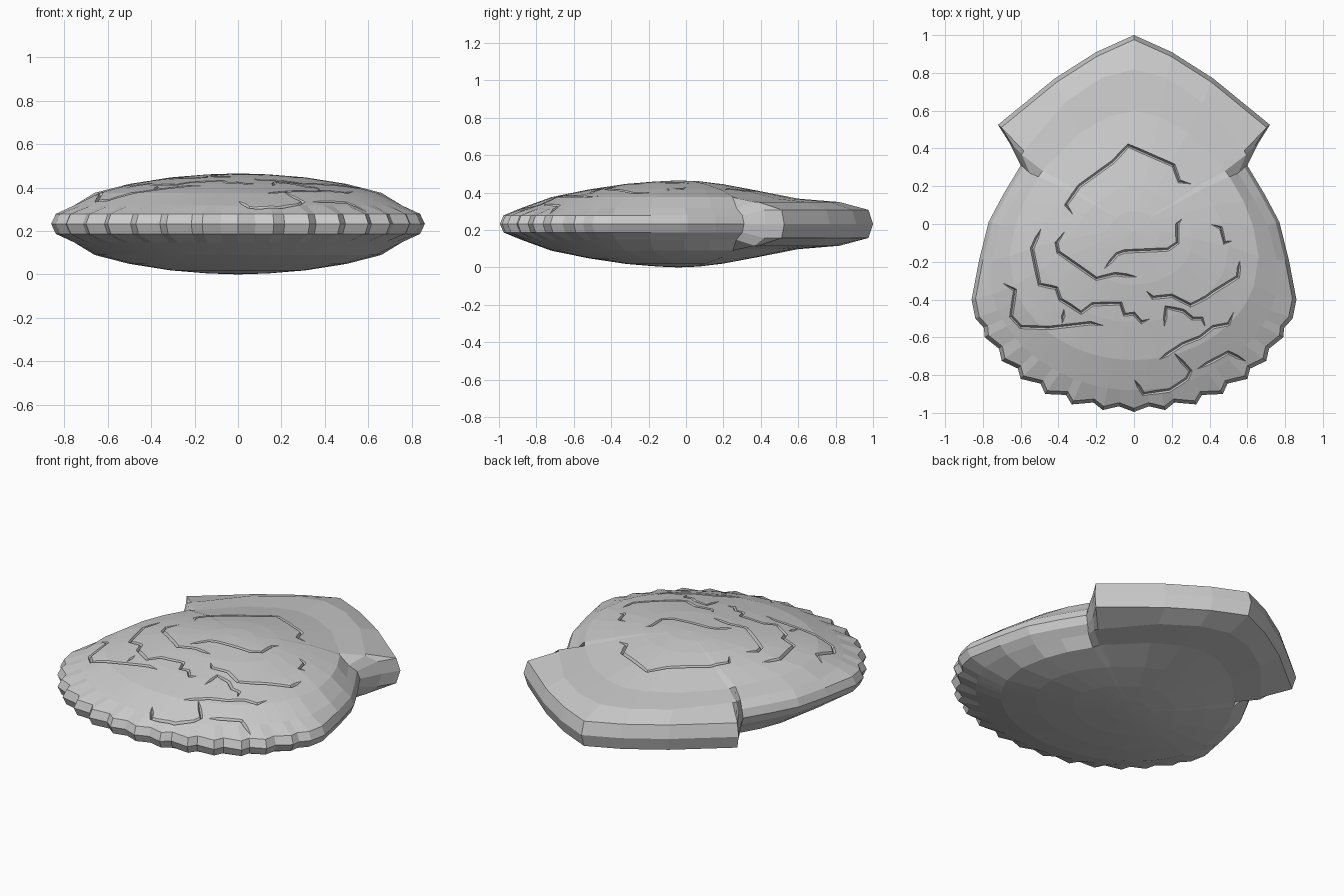
import bpy, bmesh, math
from mathutils import Vector
from mathutils.bvhtree import BVHTree

if "Cube" in bpy.data.objects:
    bpy.data.objects.remove(bpy.data.objects["Cube"])

MID = 0.2325   # height of the rim line

# Right half of the outline: pointed head, notch, flank, scalloped front
half = [(0, 1), (.2, .91), (.42, .77), (.72, .525), (.66, .43), (.60, .31), (.69, .16),
        (.77, .01), (.82, -.19), (.86, -.40), (.84, -.50), (.795, -.55), (.79, -.60),
        (.715, -.66), (.70, -.725), (.615, -.765), (.60, -.82), (.495, -.845),
        (.47, -.90), (.36, -.905), (.33, -.955), (.215, -.945), (.165, -.985),
        (.08, -.965), (0, -.995)]
outline = half + [(-x, y) for x, y in half[-2:0:-1]]

# Dome rings: front y, back y, half width, centre y, body rise, head rise
dome = [(-.88, .82, .78, -.20, .085, .117),
        (-.72, .60, .66, -.18, .143, .135),
        (-.52, .37, .50, -.12, .184, .180),
        (-.32, .20, .31, -.08, .214, .212),
        (-.15, .07, .14, -.04, .228, .228)]


def ring_point(p, ring):
    """Egg-shaped ring point in the direction of an outline point, kept inside the outline."""
    front, back, w, c, body, head = ring
    d = Vector((p[0], p[1] + .2))
    reach = d.length
    d.normalize()
    h, e = (back - c, 1.7) if d.y > 0 else (c - front, 2.0)
    r = ((abs(d.x) / w) ** e + (abs(d.y) / h) ** e) ** (-1 / e)
    r = min(r, .92 * reach)
    return d.x * r, c + d.y * r, head if p[1] > .4 else body


def build_body():
    bm = bmesh.new()
    n = len(outline)

    def bridge(a, b, flip):
        for i in range(n):
            j = (i + 1) % n
            f = [a[i], b[i], b[j], a[j]]
            bm.faces.new(f[::-1] if flip else f)

    rim = [bm.verts.new((x, y, MID)) for x, y in outline]
    for side in (1, -1):
        rings = [rim]
        rings.append([bm.verts.new((x * .975, -.1 + (y + .1) * .978,
                                    MID + side * (.075 if y > .4 else .046)))
                      for x, y in outline])
        for ring in dome:
            pts = [ring_point(p, ring) for p in outline]
            rings.append([bm.verts.new((x, y, MID + side * z)) for x, y, z in pts])
        for a, b in zip(rings, rings[1:]):
            bridge(a, b, side > 0)
        tip = bm.verts.new((0, -.04, MID + side * MID))
        for i in range(n):
            bm.faces.new((rings[-1][i], rings[-1][(i + 1) % n], tip))
    bmesh.ops.recalc_face_normals(bm, faces=bm.faces)
    return bm


def add_object(name, bm):
    me = bpy.data.meshes.new(name)
    bm.to_mesh(me)
    ob = bpy.data.objects.new(name, me)
    bpy.context.collection.objects.link(ob)
    return ob


# Shell body
bm = build_body()
tree = BVHTree.FromBMesh(bm)
body = add_object("shell_body", bm)
bm.free()

# Crack lines on the upper half of the dome
back_cracks = [
    [(-.32, .045), (-.36, .10), (-.29, .20), (-.11, .33), (-.03, .415), (.21, .31), (.24, .225), (.315, .21)],
    [(-.16, -.24), (-.09, -.16), (-.05, -.145), (.18, -.135), (.23, -.10), (.23, 0), (.255, .03)],
    [(-.36, -.03), (-.41, -.10), (-.40, -.15), (-.20, -.29), (-.10, -.265), (.02, -.28)],
    [(.40, 0), (.46, -.02), (.48, -.10), (.52, -.09)],
    [(.06, -.35), (.10, -.39), (.20, -.38), (.30, -.43), (.38, -.39), (.42, -.36), (.55, -.28), (.56, -.19)]]
front_cracks = [
    [(-.49, -.02), (-.54, -.13), (-.50, -.32), (-.41, -.34), (-.39, -.40), (-.34, -.43), (-.28, -.47),
     (-.22, -.425), (-.07, -.42), (-.05, -.48), (.0, -.475), (.04, -.52), (.09, -.50)],
    [(-.37, -.445), (-.38, -.53)],
    [(-.70, -.31), (-.63, -.35), (-.65, -.49), (-.60, -.545), (-.45, -.55), (-.23, -.525), (-.15, -.54)],
    [(.16, -.55), (.17, -.44), (.26, -.46), (.31, -.50), (.36, -.50), (.38, -.55)],
    [(.53, -.46), (.50, -.53), (.42, -.545), (.35, -.60), (.26, -.635), (.13, -.72)],
    [(.21, -.68), (.30, -.78), (.28, -.82), (.19, -.88), (.05, -.90), (.0, -.82)],
    [(.33, -.77), (.50, -.68), (.60, -.73)]]


def surface(p):
    return tree.ray_cast(Vector((p.x, p.y, 2)), Vector((0, 0, -1)))[0].z


def add_groove(bm, line, width=.011, depth=.018):
    """Closed diamond-section cutter that follows the surface and tapers at both ends."""
    pts = []
    for a, b in zip(line, line[1:]):
        a, b = Vector(a), Vector(b)
        k = max(1, round((b - a).length / .06))
        pts += [a.lerp(b, i / k) for i in range(k)]
    pts.append(Vector(line[-1]))
    if len(pts) == 2:
        pts.insert(1, (pts[0] + pts[1]) / 2)
    sections = []
    for i in range(1, len(pts) - 1):
        p, d = pts[i], (pts[i + 1] - pts[i]).normalized() + (pts[i] - pts[i - 1]).normalized()
        s = Vector((-d.y, d.x)).normalized() * width
        z = surface(p)
        sections.append([bm.verts.new(v) for v in (
            (p.x + s.x, p.y + s.y, surface(p + s) + .003), (p.x, p.y, z - depth),
            (p.x - s.x, p.y - s.y, surface(p - s) + .003), (p.x, p.y, z + .03))])
    ends = [bm.verts.new((q.x, q.y, surface(q) + .002)) for q in (pts[0], pts[-1])]
    for j in range(4):
        k = (j + 1) % 4
        for a, b in zip(sections, sections[1:]):
            bm.faces.new((a[j], a[k], b[k], b[j]))
        bm.faces.new((ends[0], sections[0][k], sections[0][j]))
        bm.faces.new((ends[1], sections[-1][j], sections[-1][k]))


# Carve the cracks
bm = bmesh.new()
for line in back_cracks + front_cracks:
    add_groove(bm, line)
bmesh.ops.recalc_face_normals(bm, faces=bm.faces)
cutter = add_object("crack_cutter", bm)
bm.free()
cutter.hide_render = True
mod = body.modifiers.new("cracks", 'BOOLEAN')
mod.operation = 'DIFFERENCE'
mod.solver = 'EXACT'
mod.object = cutter
bpy.context.view_layer.objects.active = body
body.select_set(True)
bpy.ops.object.modifier_apply(modifier=mod.name)
bpy.data.objects.remove(cutter)
